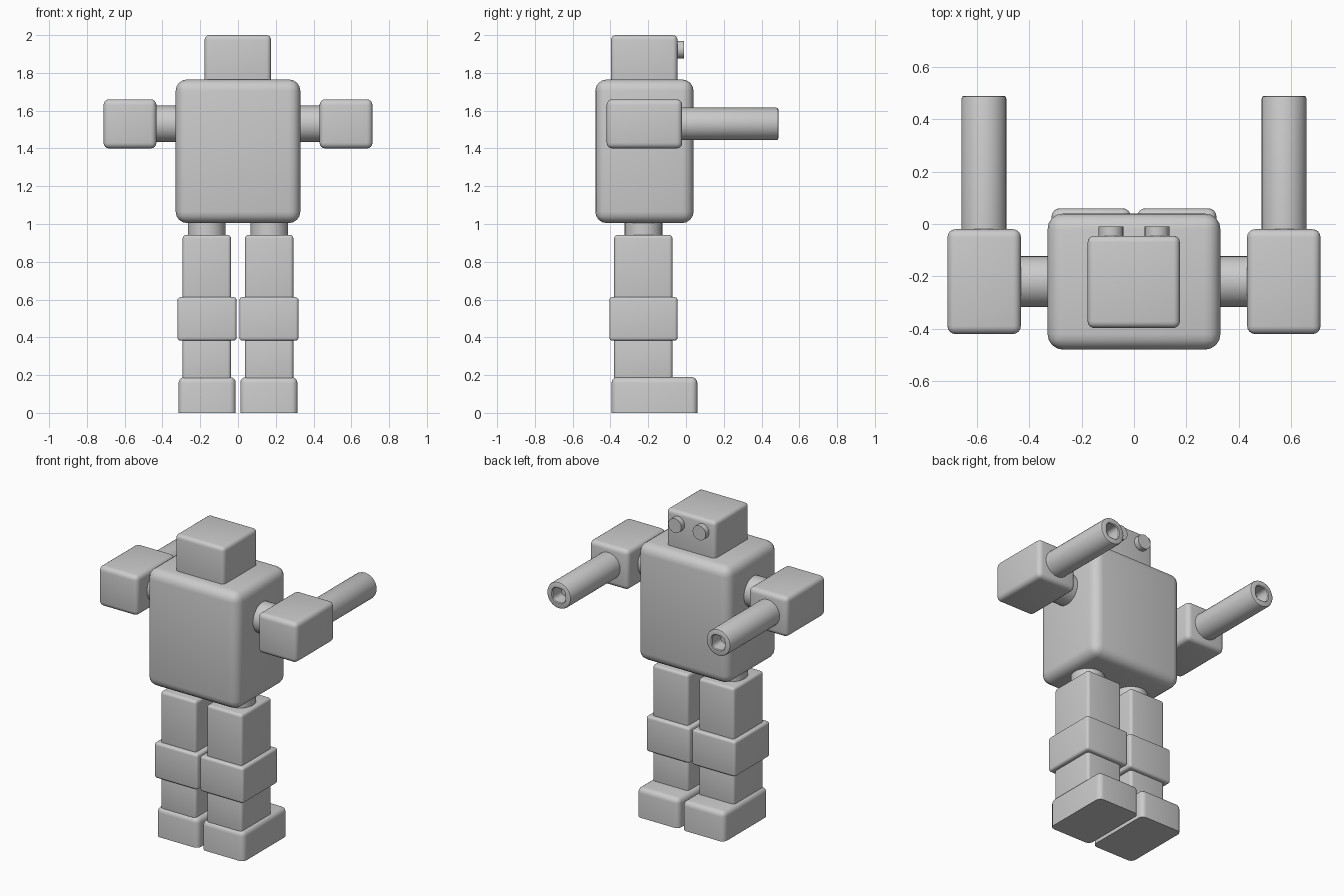
import bpy, bmesh, math
from mathutils import Matrix, Vector

if "Cube" in bpy.data.objects:
    bpy.data.objects.remove(bpy.data.objects["Cube"])

grey = bpy.data.materials.new("grey plastic")
grey.diffuse_color = (0.6, 0.6, 0.6, 1)
grey.use_nodes = True
grey.node_tree.nodes["Principled BSDF"].inputs["Base Color"].default_value = grey.diffuse_color


def finish(name, bm):
    bmesh.ops.recalc_face_normals(bm, faces=bm.faces)
    me = bpy.data.meshes.new(name)
    bm.to_mesh(me)
    bm.free()
    ob = bpy.data.objects.new(name, me)
    bpy.context.collection.objects.link(ob)
    me.materials.append(grey)
    bpy.ops.object.select_all(action='DESELECT')
    ob.select_set(True)
    bpy.context.view_layer.objects.active = ob
    bpy.ops.object.shade_smooth_by_angle(angle=math.radians(35))
    return ob


def box(name, lo, hi, bevel, flat_bottom=False):
    """Rounded box between two corners."""
    lo, hi = Vector(lo), Vector(hi)
    bm = bmesh.new()
    bmesh.ops.create_cube(bm, size=1, matrix=Matrix.Translation((lo + hi) / 2)
                          @ Matrix.Diagonal((*(hi - lo), 1)))
    edges = [e for e in bm.edges
             if not (flat_bottom and all(v.co.z < lo.z + 1e-4 for v in e.verts))]
    bmesh.ops.bevel(bm, geom=edges, offset=bevel, segments=4, profile=0.5,
                    affect='EDGES', clamp_overlap=True)
    return finish(name, bm)


def cylinder(name, center, radius, depth, axis):
    rot = {'X': Matrix.Rotation(math.pi / 2, 4, 'Y'),
           'Y': Matrix.Rotation(math.pi / 2, 4, 'X'),
           'Z': Matrix.Identity(4)}[axis]
    bm = bmesh.new()
    bmesh.ops.create_cone(bm, cap_ends=True, segments=32, radius1=radius,
                          radius2=radius, depth=depth,
                          matrix=Matrix.Translation(center) @ rot)
    return finish(name, bm)


def barrel(name, x, z, rings, n=32):
    """Loft along y through (y, radius, exponent); a higher exponent is squarer."""
    bm = bmesh.new()
    loops = []
    for y, r, p in rings:
        loop = []
        for i in range(n):
            a = 2 * math.pi * i / n
            c, s = math.cos(a), math.sin(a)
            k = r / (abs(c) ** p + abs(s) ** p) ** (1 / p)
            loop.append(bm.verts.new((x + k * c, y, z + k * s)))
        loops.append(loop)
    for a, b in zip(loops, loops[1:]):
        for i in range(n):
            j = (i + 1) % n
            bm.faces.new((a[i], a[j], b[j], b[i]))
    bm.faces.new(loops[0])
    bm.faces.new(loops[-1])
    return finish(name, bm)


# body and head
box("torso", (-.33, -.48, 1.005), (.33, .04, 1.765), .06)
box("head", (-.177, -.397, 1.70), (.175, -.045, 2.0), .025)

for side, s in (("left", -1), ("right", 1)):
    def sided(part, x0, x1, y0, y1, z0, z1, bevel, flat=False):
        xs = sorted((s * x0, s * x1))
        box(f"{side}_{part}", (xs[0], y0, z0), (xs[1], y1, z1), bevel, flat)

    # round eye on the rear face of the head
    cylinder(f"{side}_eye", (s * .088, -.035, 1.923), .047, .05, 'Y')

    # arm: shoulder joint, block, hollow barrel with rounded rim
    cylinder(f"{side}_shoulder", (s * .38, -.22, 1.53), .097, .16, 'X')
    sided("arm_block", .432, .712, -.42, -.02, 1.40, 1.66, .03)
    barrel(f"{side}_barrel", s * .573, 1.53, [
        (-.06, .086, 2), (.478, .086, 2), (.486, .083, 2), (.489, .077, 2),
        (.489, .050, 3), (.484, .045, 3.5), (.40, .042, 3.5)])

    # leg: hip joint, thigh, knee, shin, foot
    cylinder(f"{side}_hip", (s * .166, -.225, .975), .1, .11, 'Z')
    sided("thigh", .037, .293, -.38, -.072, .58, .942, .018)
    sided("knee", .008, .32, -.406, -.045, .382, .613, .016)
    sided("shin", .037, .293, -.38, -.072, .17, .40, .018)
    sided("foot", .012, .315, -.394, .06, 0, .19, .032, True)
